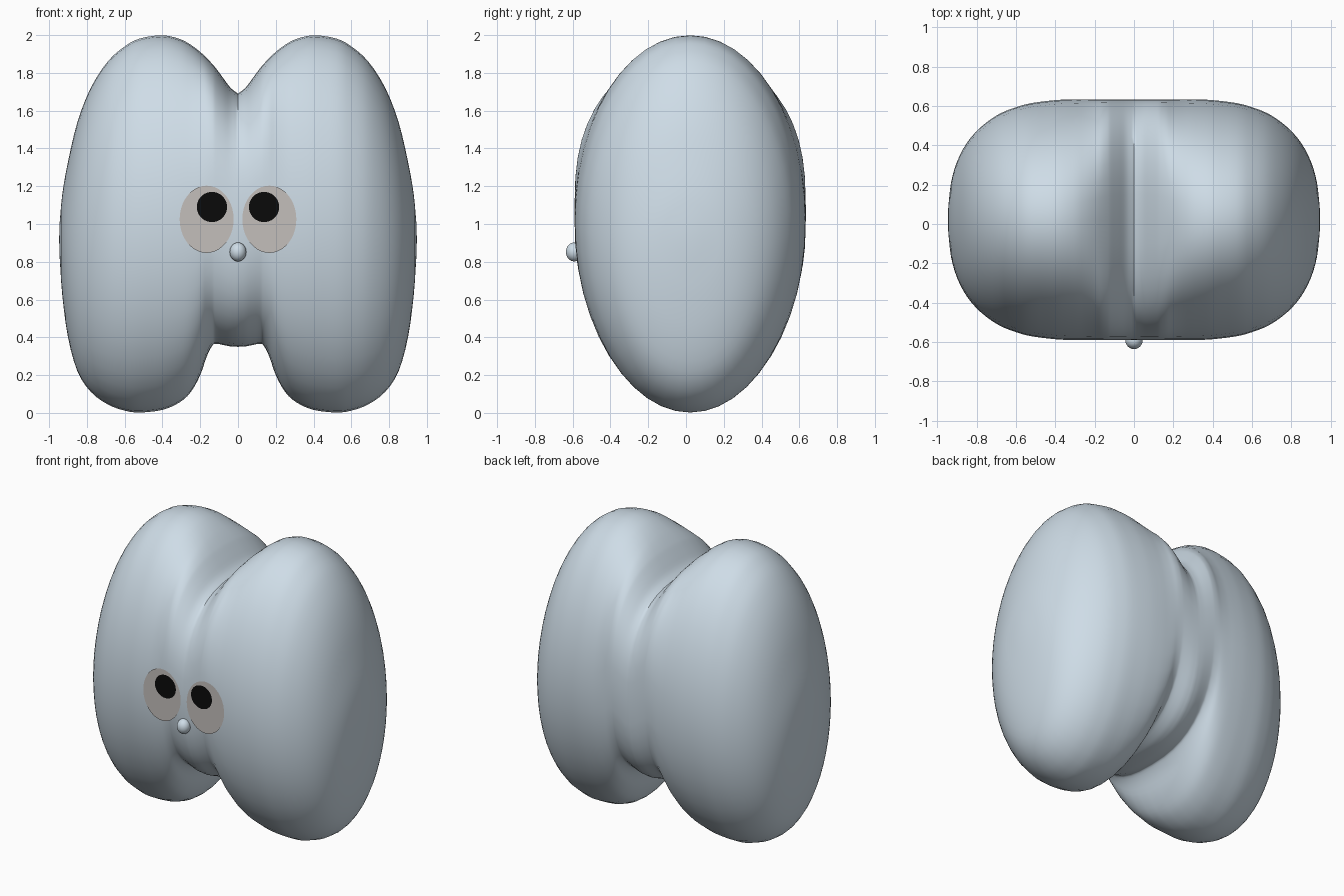
import bpy, bmesh, math

if "Cube" in bpy.data.objects:
    bpy.data.objects.remove(bpy.data.objects["Cube"])

CY = 0.022      # body centre in y
SEG = 48        # sides of each cross-section


def material(name, rgb):
    m = bpy.data.materials.new(name)
    m.diffuse_color = (*rgb, 1)
    m.use_nodes = True
    m.node_tree.nodes["Principled BSDF"].inputs["Base Color"].default_value = m.diffuse_color
    return m


def finish(name, bm, mat):
    bmesh.ops.recalc_face_normals(bm, faces=bm.faces)
    me = bpy.data.meshes.new(name)
    bm.to_mesh(me)
    bm.free()
    ob = bpy.data.objects.new(name, me)
    bpy.context.collection.objects.link(ob)
    me.materials.append(mat)
    return ob


def smooth(ob, deg):
    bpy.ops.object.select_all(action='DESELECT')
    ob.select_set(True)
    bpy.context.view_layer.objects.active = ob
    bpy.ops.object.shade_smooth_by_angle(angle=math.radians(deg))


def catmull(pts, n):
    ext = lambda a, b: tuple(2 * p - q for p, q in zip(a, b))
    p = [ext(pts[0], pts[1])] + pts + [ext(pts[-1], pts[-2])]
    out = []
    for i in range(1, len(p) - 2):
        for k in range(n):
            t = k / n
            out.append(tuple(0.5 * (2 * b + (c - a) * t + (2*a - 5*b + 4*c - d) * t*t
                                    + (3*b - a - 3*c + d) * t**3)
                             for a, b, c, d in zip(*p[i-1:i+3])))
    return out + [pts[-1]]


def power(v, n):
    return math.copysign(abs(v) ** (2 / n), v)


body_mat = material("body_blue", (.62, .72, .80))
eye_mat = material("eye_grey", (.55, .52, .50))
pupil_mat = material("pupil_black", (.003, .003, .003))

# body: rounded sections lofted along x (x, top, bottom, half depth)
stations = [
    (0, 1.69, .35, .612), (.04, 1.722, .352, .612), (.08, 1.775, .36, .612),
    (.115, 1.822, .366, .612), (.135, 1.846, .357, .612), (.165, 1.878, .30, .612),
    (.20, 1.911, .20, .612), (.25, 1.949, .11, .612), (.31, 1.980, .055, .612),
    (.40, 1.999, .016, .608), (.52, 1.982, .002, .593), (.60, 1.94, .012, .572),
    (.69, 1.86, .045, .535), (.78, 1.72, .112, .470), (.85, 1.54, .22, .390),
    (.90, 1.33, .40, .295), (.93, 1.16, .62, .190), (.944, 1.01, .82, .07),
]
half = catmull(stations, 3)
loft = [(-x, t, b, d) for x, t, b, d in reversed(half[1:])] + half
bm = bmesh.new()
rings = []
for x, top, bot, d in loft:
    zc, h = (top + bot) / 2, (top - bot) / 2
    # sections are boxier in the middle so the grooves fade out towards the waist
    n = 2 + (1.9 * (1 - h) if abs(x) < .42 else 0)
    rings.append([bm.verts.new((x, CY + d * power(math.cos(a), n), zc + h * power(math.sin(a), n)))
                  for a in (2 * math.pi * k / SEG for k in range(SEG))])
for r, s in zip(rings, rings[1:]):
    for k in range(SEG):
        j = (k + 1) % SEG
        bm.faces.new((r[k], r[j], s[j], s[k]))
for ring, x in ((rings[0], -.947), (rings[-1], .947)):
    tip = bm.verts.new((x, CY, .92))
    for k in range(SEG):
        bm.faces.new((ring[k], ring[(k + 1) % SEG], tip))
smooth(finish("body", bm, body_mat), 50)


# eyes and pupils: thin flat discs on the front
def disc(name, x, z, rx, rz, y, mat):
    bm = bmesh.new()
    bm.faces.new([bm.verts.new((x + rx * math.cos(a), y, z + rz * math.sin(a)))
                  for a in (2 * math.pi * k / 40 for k in range(40))])
    ob = finish(name, bm, mat)
    if ob.data.polygons[0].normal.y > 0:
        ob.data.flip_normals()


for side, s in (("left", -1), ("right", 1)):
    disc(side + "_eye", s * .166, 1.025, .143, .178, -.593, eye_mat)
    disc(side + "_pupil", s * .138, 1.09, .08, .08, -.596, pupil_mat)

# nose
bm = bmesh.new()
bmesh.ops.create_uvsphere(bm, u_segments=24, v_segments=16, radius=1)
bmesh.ops.scale(bm, vec=(.044, .044, .05), verts=bm.verts)
bmesh.ops.translate(bm, vec=(0, -.592, .852), verts=bm.verts)
smooth(finish("nose", bm, body_mat), 60)
